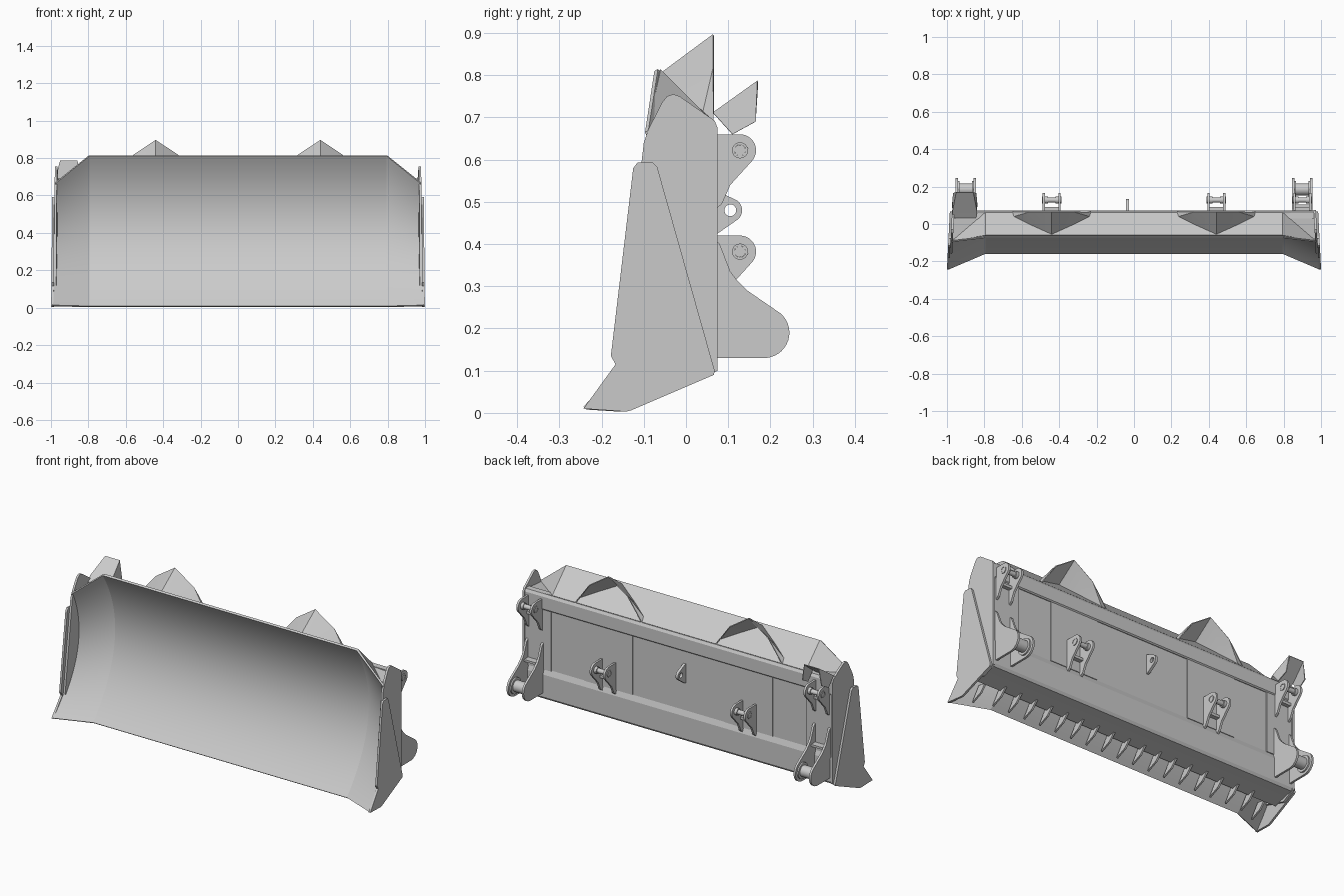
import bpy, math
from math import sin, cos, radians
from mathutils import Matrix

if "Cube" in bpy.data.objects:
    bpy.data.objects.remove(bpy.data.objects["Cube"])

SIDE = Matrix(((0, 0, 1, 0), (1, 0, 0, 0), (0, 1, 0, 0), (0, 0, 0, 1)))


def add(name, mesh):
    ob = bpy.data.objects.new(name, mesh)
    bpy.context.collection.objects.link(ob)
    return ob


def arc(cy, cz, r, a0, a1, n=14):
    return [(cy + r * cos(radians(a0 + (a1 - a0) * i / n)),
             cz + r * sin(radians(a0 + (a1 - a0) * i / n))) for i in range(n + 1)]


def plate(name, pts, x0, x1, holes=(), shear=0.0):
    """Side-on (y, z) outline, with round holes, extruded from x0 to x1."""
    cu = bpy.data.curves.new(name, 'CURVE')
    cu.dimensions, cu.fill_mode, cu.extrude = '2D', 'BOTH', abs(x1 - x0) / 2
    for loop in [pts] + [arc(*h, 0, 345, 23) for h in holes]:
        sp = cu.splines.new('POLY')
        sp.points.add(len(loop) - 1)
        for p, (y, z) in zip(sp.points, loop):
            p.co = (y, z, 0, 1)
        sp.use_cyclic_u = True
    tmp = bpy.data.objects.new(name, cu)
    me = bpy.data.meshes.new_from_object(tmp)
    bpy.data.objects.remove(tmp)
    me.transform(Matrix.Translation(((x0 + x1) / 2, 0, 0)) @ SIDE)
    for v in me.vertices:
        v.co.x += shear * v.co.y
    return add(name, me)


def tube(name, y, z, r, x0, x1, inner=0):
    return plate(name, arc(y, z, r, 0, 348.75, 31), x0, x1, [(y, z, inner)] if inner else ())


def box(name, x0, x1, y0, y1, z0, z1):
    return plate(name, [(y0, z0), (y1, z0), (y1, z1), (y0, z1)], x0, x1)


def sheet(name, verts, faces, thick, offset=-1):
    me = bpy.data.meshes.new(name)
    me.from_pydata(verts, [], faces)
    ob = add(name, me)
    m = ob.modifiers.new('thickness', 'SOLIDIFY')
    m.thickness, m.offset = thick, offset
    return ob


# Curved blade with flared end wings: four columns of the same bowed profile
N = 28
cols = []
for x, xt, y0, z0, y1, z1, bow in ((-.99, -.975, -.243, .014, -.097, .665, .112),
                                   (-.795, -.795, -.16, .009, -.075, .81, .15),
                                   (.795, .795, -.16, .009, -.075, .81, .15),
                                   (.99, .975, -.243, .014, -.097, .665, .112)):
    col = []
    for i in range(N + 1):
        t = i / N
        b = 1 - (2 * t - 1) ** 2
        col.append((x + (xt - x) * t - math.copysign(.008 * b, x) * (abs(x) > .9),
                    y0 + (y1 - y0) * t + bow * b, z0 + (z1 - z0) * t))
    cols.append(col)
M = N + 1
sheet('blade', [p for c in cols for p in c],
      [(c * M + i, (c + 1) * M + i, (c + 1) * M + i + 1, c * M + i + 1)
       for c in range(3) for i in range(N)], .01)

# Sloping top cover with folded end panels
top = [(-.975, -.092, .668), (-.795, -.06, .814), (.795, -.06, .814), (.975, -.092, .668),
       (-.97, .062, .685), (-.795, .062, .692), (.795, .062, .692), (.97, .062, .685)]
sheet('top_cover', top, [(1, 2, 6, 5), (0, 1, 5), (0, 5, 4), (2, 3, 6), (3, 7, 6)], .006)

# Back structure
plate('upper_beam', [(.03, .6), (.066, .6), (.072, .606), (.072, .675), (.064, .69), (.03, .69)], -.97, .97)
box('back_plate', -.97, .97, .045, .062, .24, .61)
plate('lower_beam', [(.04, .27), (.062, .265), (.073, .235), (.073, .11), (.064, .096), (.05, .094),
                     (-.07, .072), (-.07, .085)], -.97, .97)
for s in (-1, 1):
    box('back_doubler', s * .29, s * .59, .055, .066, .265, .6)
    box('end_doubler', s * .8, s * .97, .055, .068, .262, .6)

# Short ribs behind the cutting lip
for i in range(19):
    x = -.9 + .1 * i
    d = -max(0, abs(x) - .8) * .36
    plate('lip_rib', [(-.03 + d, .08), (-.065 + d, .04), (-.13 + d, .012), (-.08 + d, .085)],
          x - .005, x + .005)

# Side plates, slightly toed out toward the front
inner_side = [(-.16, .12), (-.1, .64), (-.09, .67), (-.057, .735), (-.045, .75), (-.03, .755),
              (-.015, .75), (.068, .692), (.075, .675), (.075, .1), (0, .065)]
outer_side = [(-.178, .135), (-.125, .58), (-.115, .593), (-.078, .593), (-.068, .582), (.068, .1),
              (.066, .09), (-.13, .006), (-.142, .003), (-.243, .01), (-.167, .115)]
for s in (-1, 1):
    plate('inner_side_plate', inner_side, s * .964, s * .976, shear=-s * .05)
    plate('outer_side_plate', outer_side, s * .976, s * .988, shear=-s * .05)

# Folded hoods standing on the top cover
for cx in (-.44, .44):
    half = [(0, .065, .895), (0, -.055, .806), (.12, .0, .752), (.12, .065, .815), (.208, .065, .69),
            (.2, .04, .713)]
    v = [(cx + s * x, y, z) for s in (-1, 1) for x, y, z in half]
    f = [(0, 3, 2, 1), (3, 4, 5), (3, 5, 2)]
    f += [tuple(i + 6 for i in reversed(q)) for q in f]
    hood = sheet('hood', v, f, .005, 0)
    w = hood.modifiers.new('join_ridge', 'WELD')
    w.merge_threshold = .0005
    hood.modifiers.move(1, 0)


def lug(dz):
    return [(.06, .66 + dz), (.13, .66 + dz)] + arc(.128, .622 + dz, .038, 85, -40) + \
           [(.105, .54 + dz), (.085, .495 + dz), (.06, .475 + dz)]


# Pinned lug pairs: two at the ends, two in the middle
for cx, dz in ((-.9, 0), (.9, 0), (-.44, -.24), (.44, -.24)):
    cz = .622 + dz
    for s in (-1, 1):
        plate('hitch_lug', lug(dz), cx + s * .036, cx + s * .048, [(.128, cz, .019)])
        tube('lug_bush', .128, cz, .019, cx + s * .02, cx + s * .052, .0135)
    tube('hitch_pin', .128, cz, .0132, cx - .05, cx + .05)
    box('lug_web', cx - .038, cx + .038, .06, .09, cz - .06, cz - .045)

# Large lower brackets with a flanged pivot tube
bracket = [(.06, .13), (.18, .13)] + arc(.185, .19, .06, -85, 50) + \
          [(.145, .29), (.12, .315), (.105, .335), (.08, .4), (.06, .42)]
for cx in (-.9, .9):
    for s in (-1, 1):
        plate('lower_bracket', bracket, cx + s * .042, cx + s * .054)
        tube('pivot_flange', .185, .19, .045, cx + s * .034, cx + s * .043)
    tube('pivot_tube', .185, .19, .032, cx - .045, cx + .045)
    box('bracket_web', cx - .044, cx + .044, .06, .105, .295, .307)

# Single eye lug near the centre
eye = [(.06, .53), (.075, .525)] + arc(.105, .48, .028, 60, -60) + [(.075, .425), (.06, .42)]
plate('eye_lug', eye, -.043, -.028, [(.105, .48, .014)])

# Raised guard above the left end bracket
g = [(-.965, .03, .685), (-.845, .03, .685), (-.86, .17, .785), (-.95, .17, .785),
     (-.97, .065, .71), (-.84, .065, .71), (-.97, .11, .66), (-.84, .11, .66),
     (-.965, .165, .69), (-.845, .165, .69)]
sheet('bracket_guard', g, [(0, 1, 5, 4), (4, 5, 2, 3), (4, 3, 8, 6), (5, 7, 9, 2)], .005, 0)

# Apply thickness, then smooth only gentle curves so folds stay crisp
bpy.ops.object.select_all(action='SELECT')
bpy.context.view_layer.objects.active = bpy.data.objects['blade']
bpy.ops.object.convert(target='MESH')
bpy.ops.object.shade_smooth_by_angle(angle=radians(13))
